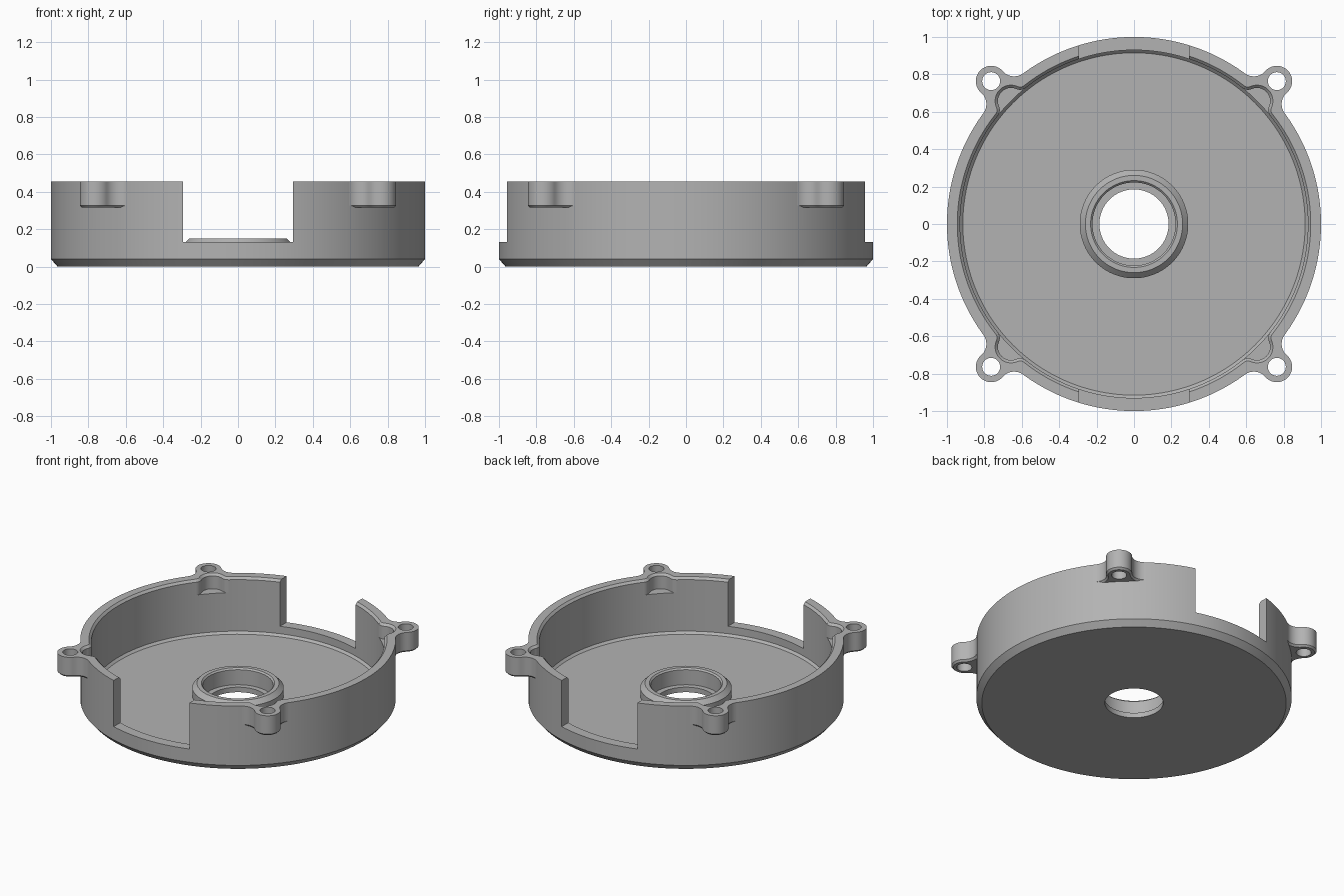
import bpy, bmesh, math
from math import cos, sin, pi

cube = bpy.data.objects.get("Cube")
if cube:
    bpy.data.objects.remove(cube)

HEIGHT, WALL_IN, BEVEL = 0.455, 0.93, 0.015

metal = bpy.data.materials.new("grey_metal")
metal.use_nodes = True
GREY = (0.45, 0.45, 0.45, 1)
metal.diffuse_color = GREY
metal.node_tree.nodes["Principled BSDF"].inputs["Base Color"].default_value = GREY


def make_object(name, bm):
    bmesh.ops.recalc_face_normals(bm, faces=bm.faces)
    mesh = bpy.data.meshes.new(name)
    bm.to_mesh(mesh)
    bm.free()
    mesh.materials.append(metal)
    obj = bpy.data.objects.new(name, mesh)
    bpy.context.collection.objects.link(obj)
    return obj


def lathe(name, profile, steps=192):
    """Spin a closed (radius, z) profile around z."""
    bm = bmesh.new()
    rings = [[bm.verts.new((r * cos(2 * pi * i / steps), r * sin(2 * pi * i / steps), z))
              for r, z in profile] for i in range(steps)]
    n = len(profile)
    for i in range(steps):
        a, b = rings[i], rings[(i + 1) % steps]
        for j in range(n):
            k = (j + 1) % n
            bm.faces.new((a[j], b[j], b[k], a[k]))
    return make_object(name, bm)


def loft(name, layers):
    """Stack equal-length outlines, given as (z, points), into a solid."""
    bm = bmesh.new()
    rings = [[bm.verts.new((x, y, z)) for x, y in pts] for z, pts in layers]
    n = len(rings[0])
    for a, b in zip(rings, rings[1:]):
        for j in range(n):
            k = (j + 1) % n
            bm.faces.new((a[j], a[k], b[k], b[j]))
    bm.faces.new(rings[0][::-1])
    bm.faces.new(rings[-1])
    return make_object(name, bm)


def lobe(turn, base, centre, radius, fillet, grow=0.0):
    """Outline of a round lobe blended into a circle by two concave fillets."""
    d1, d2 = base + fillet, radius + fillet
    angle = math.acos((d1 * d1 + centre * centre - d2 * d2) / (2 * d1 * centre))
    fx, fy = d1 * cos(angle), d1 * sin(angle)
    to_lobe = math.atan2(-fy, centre - fx)
    base, radius, fillet = base + grow, radius + grow, fillet - grow
    inner = base - 0.04
    half = [(inner * cos(angle), inner * sin(angle))]
    start, end = angle - pi, to_lobe
    for i in range(11):
        t = start + (end - start) * i / 10
        half.append((fx + fillet * cos(t), fy + fillet * sin(t)))
    for i in range(1, 17):
        t = (to_lobe + pi) * (1 - i / 16)
        half.append((centre + radius * cos(t), radius * sin(t)))
    pts = half + [(x, -y) for x, y in half[-2::-1]]
    c, s = cos(turn), sin(turn)
    return [(x * c - y * s, x * s + y * c) for x, y in pts]


def circle(x, y, r, steps=40):
    return [(x + r * cos(2 * pi * i / steps), y + r * sin(2 * pi * i / steps))
            for i in range(steps)]


def combine(target, tool, operation):
    mod = target.modifiers.new("combine", 'BOOLEAN')
    mod.operation, mod.solver, mod.object = operation, 'EXACT', tool
    bpy.context.view_layer.objects.active = target
    bpy.ops.object.modifier_apply(modifier=mod.name)
    bpy.data.objects.remove(tool)


# Round cup with chamfered base, raised bearing boss and stepped bore
housing = lathe("housing", [
    (0.185, 0), (0.965, 0), (1, 0.04), (1, HEIGHT), (WALL_IN + BEVEL, HEIGHT),
    (WALL_IN, HEIGHT - BEVEL), (WALL_IN, 0.08), (0.915, 0.065), (0.29, 0.065),
    (0.29, 0.12), (0.26, 0.15), (0.232, 0.15), (0.222, 0.14), (0.222, 0.035), (0.185, 0.035)])

corners = [pi / 4 + i * pi / 2 for i in range(4)]

# Screw lugs on the four corners
for a in corners:
    shape = (a, 1, 1.08, 0.082, 0.08)
    lug = loft("lug", [(0.315, lobe(*shape, grow=-0.012)), (0.327, lobe(*shape)),
                       (HEIGHT, lobe(*shape))])
    combine(housing, lug, 'UNION')

# Inner pockets behind the lugs, and the screw holes
for a in corners:
    shape = (a, WALL_IN, 0.93, 0.07, 0.05)
    pocket = loft("pocket_cutter", [(0.35, lobe(*shape)), (HEIGHT - BEVEL, lobe(*shape)),
                                    (HEIGHT + 0.005, lobe(*shape, grow=0.02))])
    combine(housing, pocket, 'DIFFERENCE')
    ring = circle(1.08 * cos(a), 1.08 * sin(a), 0.048)
    combine(housing, loft("hole_cutter", [(0.25, ring), (0.6, ring)]), 'DIFFERENCE')

# Wide notch through the front and back walls
slot = [(-0.293, -1.2), (0.293, -1.2), (0.293, 1.2), (-0.293, 1.2)]
front = [(x, min(y, -0.6)) for x, y in slot]
back = [(x, max(y, 0.6)) for x, y in slot]
for outline in (front, back):
    combine(housing, loft("notch_cutter", [(0.132, outline), (0.6, outline)]), 'DIFFERENCE')

# Smooth round walls, keep machined edges crisp
bpy.ops.object.select_all(action='DESELECT')
housing.select_set(True)
bpy.context.view_layer.objects.active = housing
bpy.ops.object.shade_smooth_by_angle(angle=math.radians(25))
